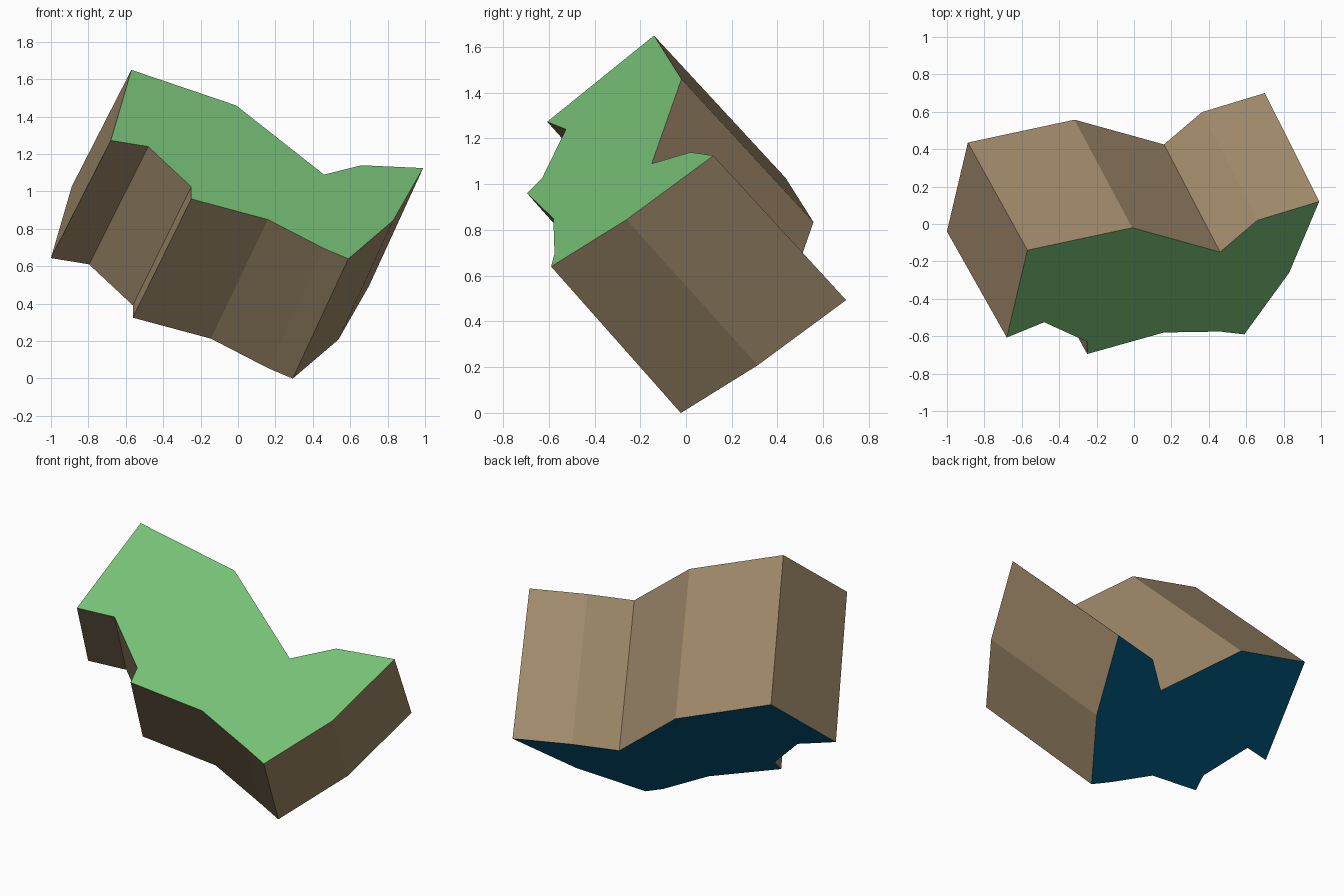
import bpy, bmesh
from mathutils import Vector

if "Cube" in bpy.data.objects:
    bpy.data.objects.remove(bpy.data.objects["Cube"])


def material(name, rgb):
    """Flat colour given as sRGB 0-255, stored as linear."""
    lin = [(c / 255 / 12.92) if c < 11 else ((c / 255 + 0.055) / 1.055) ** 2.4 for c in rgb]
    m = bpy.data.materials.new(name)
    m.diffuse_color = (*lin, 1)
    m.use_nodes = True
    m.node_tree.nodes["Principled BSDF"].inputs["Base Color"].default_value = m.diffuse_color
    return m


# Outline of the tilted grass face
outline = [
    (-0.57, -0.14, 1.65), (-0.01, -0.02, 1.46), (0.46, -0.15, 1.09),
    (0.66, 0.02, 1.14), (0.99, 0.12, 1.125), (0.83, -0.26, 0.845),
    (0.59, -0.59, 0.64), (0.46, -0.575, 0.695), (0.16, -0.58, 0.85),
    (-0.25, -0.695, 0.96), (-0.25, -0.63, 1.025), (-0.48, -0.525, 1.24),
    (-0.68, -0.607, 1.273),
]
# The base is the same outline, pushed back and very slightly enlarged
offset, scale = Vector((-0.308, 0.578, -0.652)), 1.018

bm = bmesh.new()
top = [bm.verts.new(p) for p in outline]
base = [bm.verts.new(Vector(p) * scale + offset) for p in outline]

# Grass cap, blue underside, earth walls
bm.faces.new(top).material_index = 0
bm.faces.new(base[::-1]).material_index = 2
n = len(outline)
for i in range(n):
    j = (i + 1) % n
    bm.faces.new((top[i], base[i], base[j], top[j])).material_index = 1
bmesh.ops.recalc_face_normals(bm, faces=bm.faces)

mesh = bpy.data.meshes.new("land_block")
bm.to_mesh(mesh)
bm.free()
for name, rgb in (("grass green", (118, 192, 118)),
                  ("earth brown", (160, 138, 107)),
                  ("deep blue", (3, 90, 130))):
    mesh.materials.append(material(name, rgb))
bpy.context.collection.objects.link(bpy.data.objects.new("land_block", mesh))
